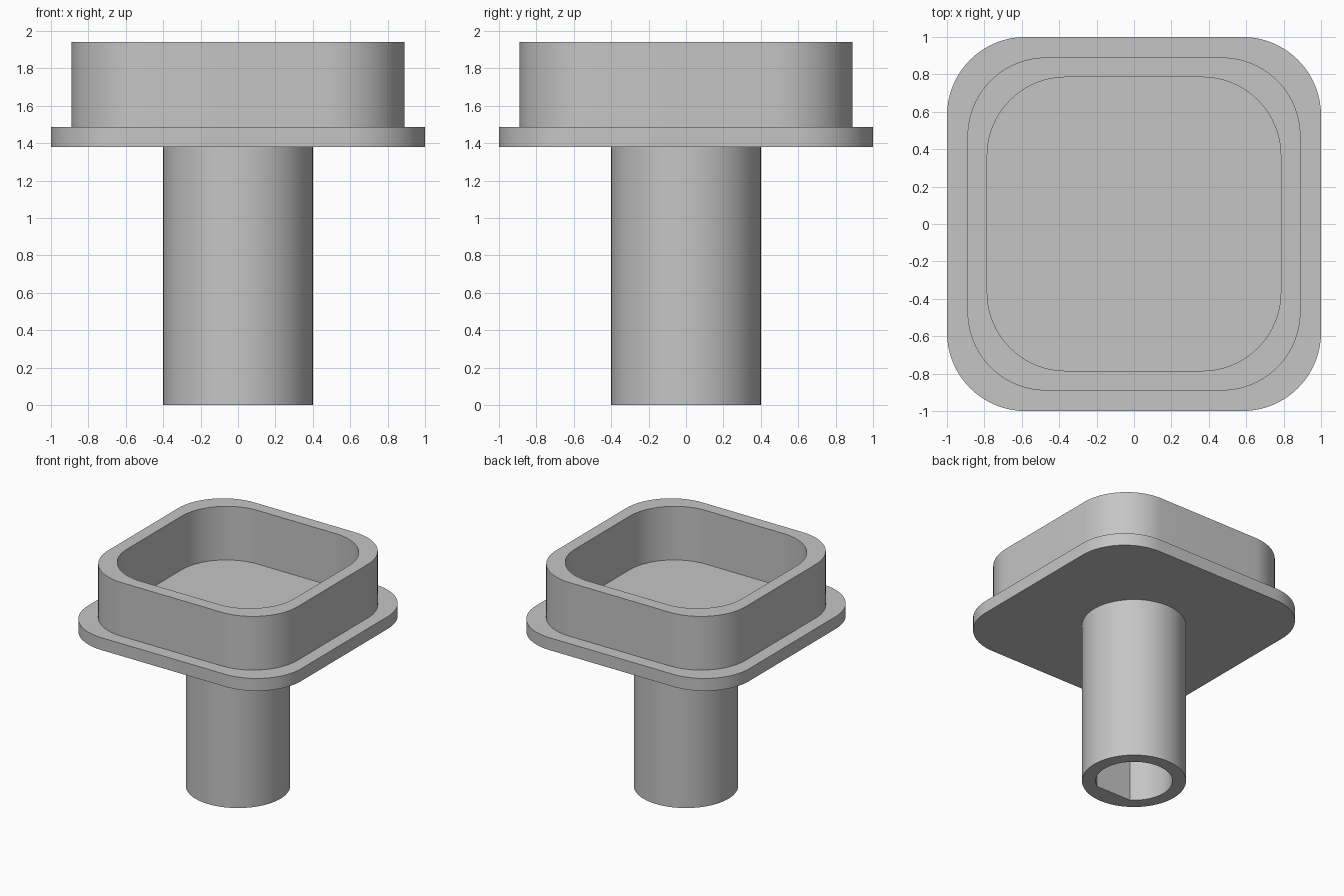
import bpy
import bmesh
from math import cos, sin, pi, radians

cube = bpy.data.objects.get("Cube")
if cube:
    bpy.data.objects.remove(cube, do_unlink=True)

grey = bpy.data.materials.new("plain grey")
grey.use_nodes = True
grey.diffuse_color = (0.56, 0.56, 0.56, 1)
grey.node_tree.nodes["Principled BSDF"].inputs["Base Color"].default_value = grey.diffuse_color

SIDES = 96


def rounded_square(half, radius, z, steps=20):
    """Loop of points around a square with round corners."""
    inset = half - radius
    points = []
    for corner in range(4):
        mid = pi / 4 + corner * pi / 2
        cx = inset if cos(mid) > 0 else -inset
        cy = inset if sin(mid) > 0 else -inset
        for i in range(steps + 1):
            a = corner * pi / 2 + i / steps * pi / 2
            points.append((cx + radius * cos(a), cy + radius * sin(a), z))
    return points


def round_loop(radius, z, flat=None):
    """Circle, optionally cut by a flat on the front side."""
    points = []
    for i in range(SIDES):
        a = 2 * pi * i / SIDES
        r = radius
        if flat and sin(a) < 0:
            r = min(radius, flat / -sin(a))
        points.append((r * cos(a), r * sin(a), z))
    return points


def loft(name, loops, cap_start, cap_end):
    """Skin a series of matching loops into one smooth-shaded object."""
    bm = bmesh.new()
    rings = [[bm.verts.new(p) for p in loop] for loop in loops]
    for low, high in zip(rings, rings[1:]):
        n = len(low)
        for i in range(n):
            j = (i + 1) % n
            bm.faces.new((low[i], low[j], high[j], high[i]))
    if cap_start:
        bm.faces.new(rings[0][::-1])
    if cap_end:
        bm.faces.new(rings[-1])
    mesh = bpy.data.meshes.new(name)
    bm.to_mesh(mesh)
    bm.free()
    mesh.materials.append(grey)
    obj = bpy.data.objects.new(name, mesh)
    bpy.context.collection.objects.link(obj)
    bpy.ops.object.select_all(action='DESELECT')
    obj.select_set(True)
    bpy.context.view_layer.objects.active = obj
    bpy.ops.object.shade_smooth_by_angle(angle=radians(30))
    return obj


BASE, LEDGE, TOP = 1.38, 1.485, 1.94
CORNER = 0.42

# Flanged tray: plate, raised wall and recessed floor
loft("flanged_tray", [
    rounded_square(1.0, CORNER, BASE),
    rounded_square(1.0, CORNER, LEDGE),
    rounded_square(0.89, CORNER, LEDGE),
    rounded_square(0.89, CORNER, TOP),
    rounded_square(0.785, CORNER, TOP),
    rounded_square(0.785, CORNER, LEDGE),
], True, True)

# Hollow stem with a D-shaped bore, closed above by the plate
bore = 0.295
flat = bore * cos(9 * 2 * pi / SIDES)
loft("hollow_stem", [
    round_loop(bore, BASE, flat),
    round_loop(bore, 0, flat),
    round_loop(0.4, 0),
    round_loop(0.4, BASE),
], False, False)
